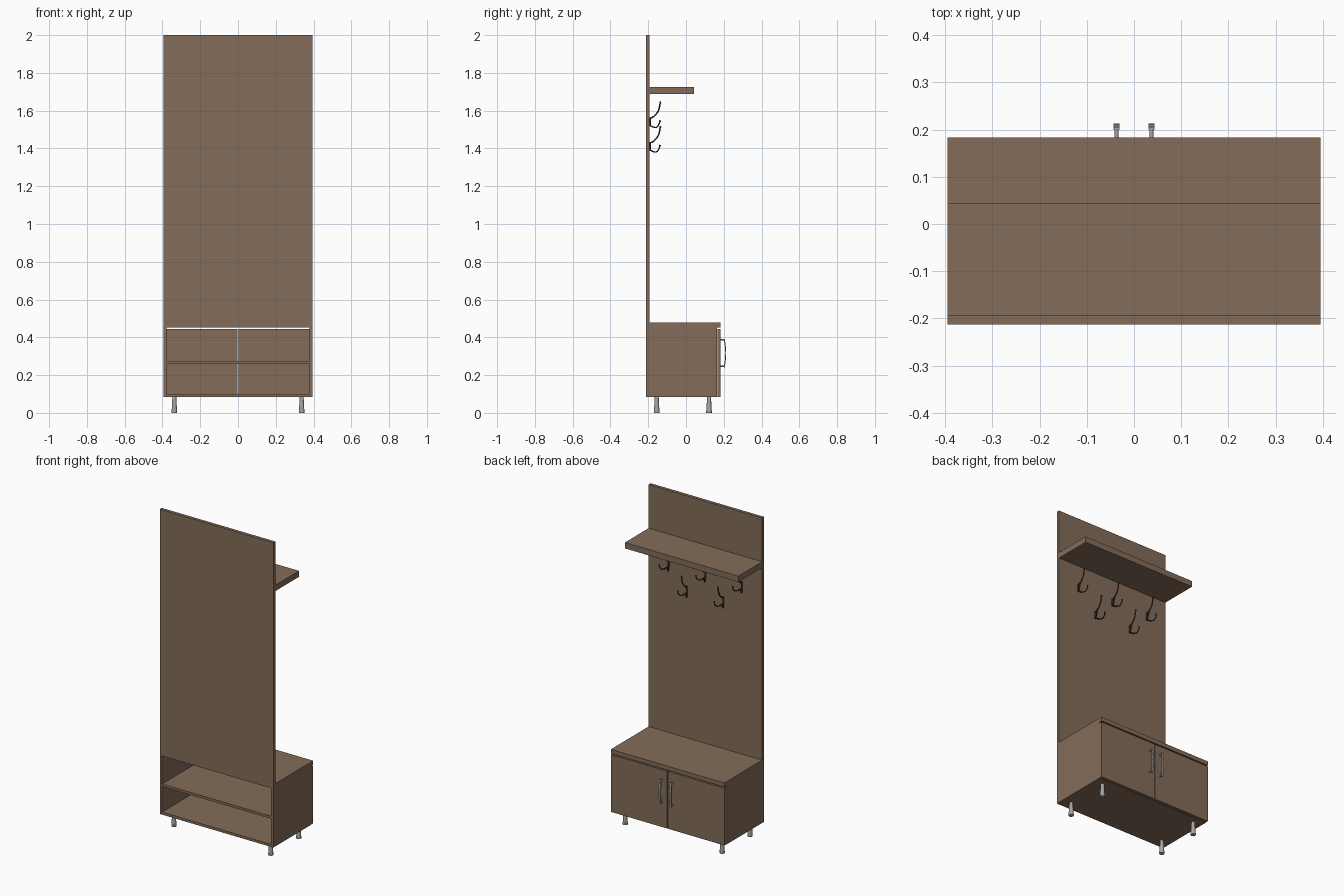
import bpy, bmesh, math
from mathutils import Vector, Matrix

if "Cube" in bpy.data.objects:
    bpy.data.objects.remove(bpy.data.objects["Cube"])


def material(name, rgb):
    m = bpy.data.materials.new(name)
    m.diffuse_color = (*rgb, 1)
    m.use_nodes = True
    m.node_tree.nodes["Principled BSDF"].inputs["Base Color"].default_value = m.diffuse_color
    return m


WOOD = material("brown wood", (0.23, 0.15, 0.10))
METAL = material("grey metal", (0.38, 0.38, 0.39))
DARK = material("dark bronze", (0.055, 0.042, 0.036))


def finish(name, bm, mat, smooth=False):
    bmesh.ops.recalc_face_normals(bm, faces=bm.faces[:])
    me = bpy.data.meshes.new(name)
    bm.to_mesh(me)
    bm.free()
    me.materials.append(mat)
    ob = bpy.data.objects.new(name, me)
    bpy.context.collection.objects.link(ob)
    if smooth:
        bpy.ops.object.select_all(action='DESELECT')
        ob.select_set(True)
        bpy.context.view_layer.objects.active = ob
        bpy.ops.object.shade_smooth_by_angle(angle=math.radians(40))
    return ob


def box(name, x, y, z, mat=WOOD):
    bm = bmesh.new()
    bmesh.ops.create_cube(bm, size=1)
    for v in bm.verts:
        v.co = [lo + (c + 0.5) * (hi - lo) for c, (lo, hi) in zip(v.co, (x, y, z))]
    return finish(name, bm, mat)


def add_tube(bm, points, radii, sides=10):
    """Sweep a circle along a path, capped at both ends."""
    pts = [Vector(p) for p in points]
    rings = []
    for i, p in enumerate(pts):
        d = (pts[min(i + 1, len(pts) - 1)] - pts[max(i - 1, 0)]).normalized()
        ref = Vector((1, 0, 0)) if abs(d.x) < 0.9 else Vector((0, 0, 1))
        u = d.cross(ref).normalized()
        w = d.cross(u)
        rings.append([bm.verts.new(p + radii[i] * (u * math.cos(a) + w * math.sin(a)))
                      for a in (math.tau * k / sides for k in range(sides))])
    for a, b in zip(rings, rings[1:]):
        for k in range(sides):
            n = (k + 1) % sides
            bm.faces.new((a[k], a[n], b[n], b[k]))
    bm.faces.new(rings[0])
    bm.faces.new(rings[-1])


def smooth_path(ctrl, steps=4):
    """Catmull-Rom curve through a few control points."""
    c = [Vector(p) for p in ctrl]
    c = [2 * c[0] - c[1]] + c + [2 * c[-1] - c[-2]]
    out = []
    for p0, p1, p2, p3 in zip(c, c[1:], c[2:], c[3:]):
        for s in range(steps):
            t = s / steps
            out.append(0.5 * (2 * p1 + (p2 - p0) * t + (2 * p0 - 5 * p1 + 4 * p2 - p3) * t * t
                              + (3 * p1 - p0 - 3 * p2 + p3) * t ** 3))
    return out + [c[-2]]


W, BACK, FRONT = 0.395, -0.213, 0.183
PANEL = -0.193

# Tall back panel and hat shelf
box("back_panel", (-W, W), (BACK, PANEL), (0.478, 2.0))
box("hat_shelf", (-W, W), (PANEL, 0.043), (1.688, 1.725))

# Cabinet, open towards -y
box("cabinet_top", (-W, W), (BACK, FRONT), (0.452, 0.478))
box("cabinet_bottom", (-W + 0.016, W - 0.016), (BACK, 0.165), (0.083, 0.099))
box("cabinet_shelf", (-W + 0.016, W - 0.016), (BACK, 0.163), (0.260, 0.276))

for s, side in ((-1, "left"), (1, "right")):
    box("cabinet_side_" + side, sorted((s * W, s * (W - 0.016))), (BACK, 0.165), (0.083, 0.452))
    box("door_" + side, sorted((s * W, s * 0.003)), (0.166, FRONT), (0.085, 0.445))

    # Bowed door handle on two posts
    hx = s * 0.037
    bm = bmesh.new()
    zs = [0.240 + 0.152 * i / 10 for i in range(11)]
    bow = [0.008 * math.sin(math.pi * i / 10) for i in range(11)]
    prof = [(0.205 + b, z) for b, z in zip(bow, zs)]
    prof += [(0.200 + b, z) for b, z in reversed(list(zip(bow, zs)))]
    face = bm.faces.new([bm.verts.new((hx - 0.006, y, z)) for y, z in prof])
    ext = bmesh.ops.extrude_face_region(bm, geom=[face])
    for v in ext["geom"]:
        if isinstance(v, bmesh.types.BMVert):
            v.co.x += 0.012
    for z in (0.246, 0.386):
        add_tube(bm, [(hx, FRONT, z), (hx, 0.203, z)], [0.004] * 2)
    finish("handle_" + side, bm, METAL, True)

    # Flared legs
    for y, end in ((-0.155, "front"), (0.122, "rear")):
        bm = bmesh.new()
        x = s * 0.337
        add_tube(bm, [(x, y, z) for z in (0, 0.012, 0.0121, 0.083)],
                 [0.015, 0.015, 0.0142, 0.0105], 20)
        finish(f"leg_{end}_{side}", bm, METAL, True)

# Coat hooks: long upper arm, two short lower prongs, small wall plate
for n, (x, z) in enumerate([(-0.255, 1.54), (0, 1.54), (0.255, 1.54), (-0.127, 1.41), (0.127, 1.41)]):
    bm = bmesh.new()
    arm = smooth_path([(x, PANEL, z + 0.018), (x, -0.170, z + 0.030),
                       (x, -0.146, z + 0.060), (x, -0.136, z + 0.104)])
    add_tube(bm, arm, [0.004] * len(arm))
    for s in (-1, 1):
        prong = smooth_path([(x, PANEL, z - 0.016), (x + s * 0.010, -0.176, z - 0.026),
                             (x + s * 0.022, -0.156, z - 0.028), (x + s * 0.027, -0.143, z - 0.012),
                             (x + s * 0.027, -0.138, z + 0.005)])
        add_tube(bm, prong, [0.0035] * len(prong))
        bmesh.ops.create_uvsphere(bm, u_segments=10, v_segments=6, radius=0.005,
                                  matrix=Matrix.Translation(prong[-1]))
    bmesh.ops.create_uvsphere(bm, u_segments=10, v_segments=6, radius=0.0055,
                              matrix=Matrix.Translation(arm[-1]))
    add_tube(bm, [(x, PANEL + 0.003, z - 0.022), (x, PANEL + 0.003, z + 0.024)], [0.005] * 2)
    finish(f"coat_hook_{n + 1}", bm, DARK, True)
